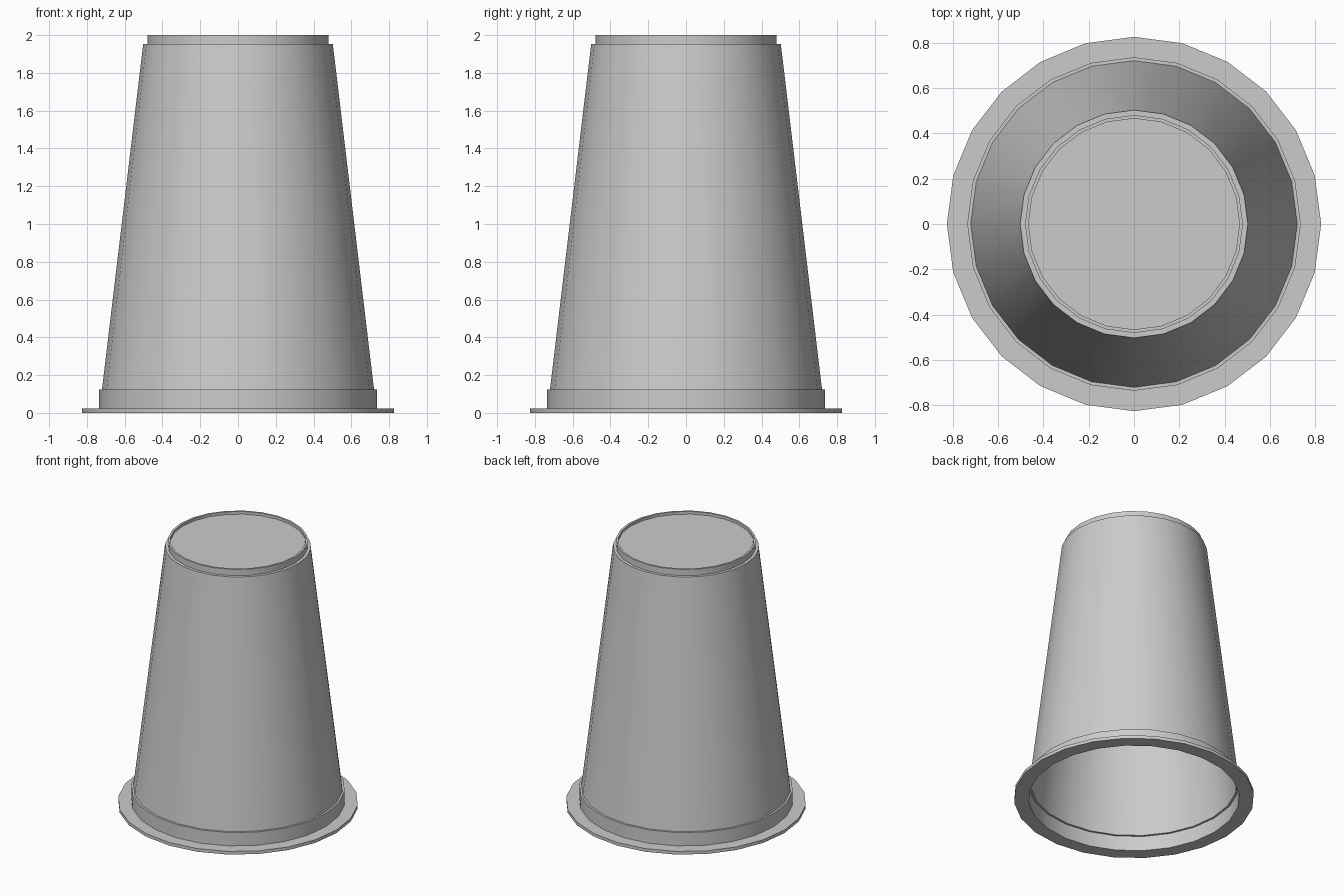
import bpy
import bmesh
import math

if "Cube" in bpy.data.objects:
    bpy.data.objects.remove(bpy.data.objects["Cube"], do_unlink=True)

SIDES = 24

# Single plastic colour
plastic = bpy.data.materials.new("light grey plastic")
plastic.use_nodes = True
colour = (0.6, 0.6, 0.6, 1.0)
plastic.diffuse_color = colour
plastic.node_tree.nodes["Principled BSDF"].inputs["Base Color"].default_value = colour


def lathe(name, profile):
    """Spin an (r, z) profile about the z axis; points with r = 0 become the pole."""
    bm = bmesh.new()
    verts = [bm.verts.new((r, 0, z)) for r, z in profile]
    edges = [bm.edges.new(pair) for pair in zip(verts, verts[1:])]
    bmesh.ops.spin(bm, geom=verts + edges, axis=(0, 0, 1), cent=(0, 0, 0),
                   angle=math.tau, steps=SIDES, use_duplicate=False)
    bmesh.ops.remove_doubles(bm, verts=bm.verts, dist=1e-4)
    bmesh.ops.recalc_face_normals(bm, faces=bm.faces)
    mesh = bpy.data.meshes.new(name)
    bm.to_mesh(mesh)
    bm.free()
    mesh.materials.append(plastic)
    obj = bpy.data.objects.new(name, mesh)
    bpy.context.collection.objects.link(obj)
    bpy.ops.object.select_all(action="DESELECT")
    obj.select_set(True)
    bpy.context.view_layer.objects.active = obj
    bpy.ops.object.shade_smooth_by_angle(angle=math.radians(30))
    return obj


# Upturned cup: one closed thin-walled shell
outside = [
    (0, 1.98), (0.465, 1.98),        # recessed base
    (0.465, 2.0), (0.48, 2.0),       # foot ring
    (0.48, 1.953), (0.502, 1.953),   # shoulder
    (0.72, 0.125), (0.735, 0.125),   # tapered wall, collar ledge
    (0.735, 0.024), (0.825, 0.024),  # collar, flange top
    (0.825, 0),                      # flange edge
]
inside = [
    (0.724, 0), (0.724, 0.112),      # mouth, inner step
    (0.709, 0.112), (0.489, 1.94),   # inner wall
    (0.465, 1.94), (0.465, 1.967),   # inner shoulder
    (0, 1.967),                      # inner base
]
lathe("cup", outside + inside)
